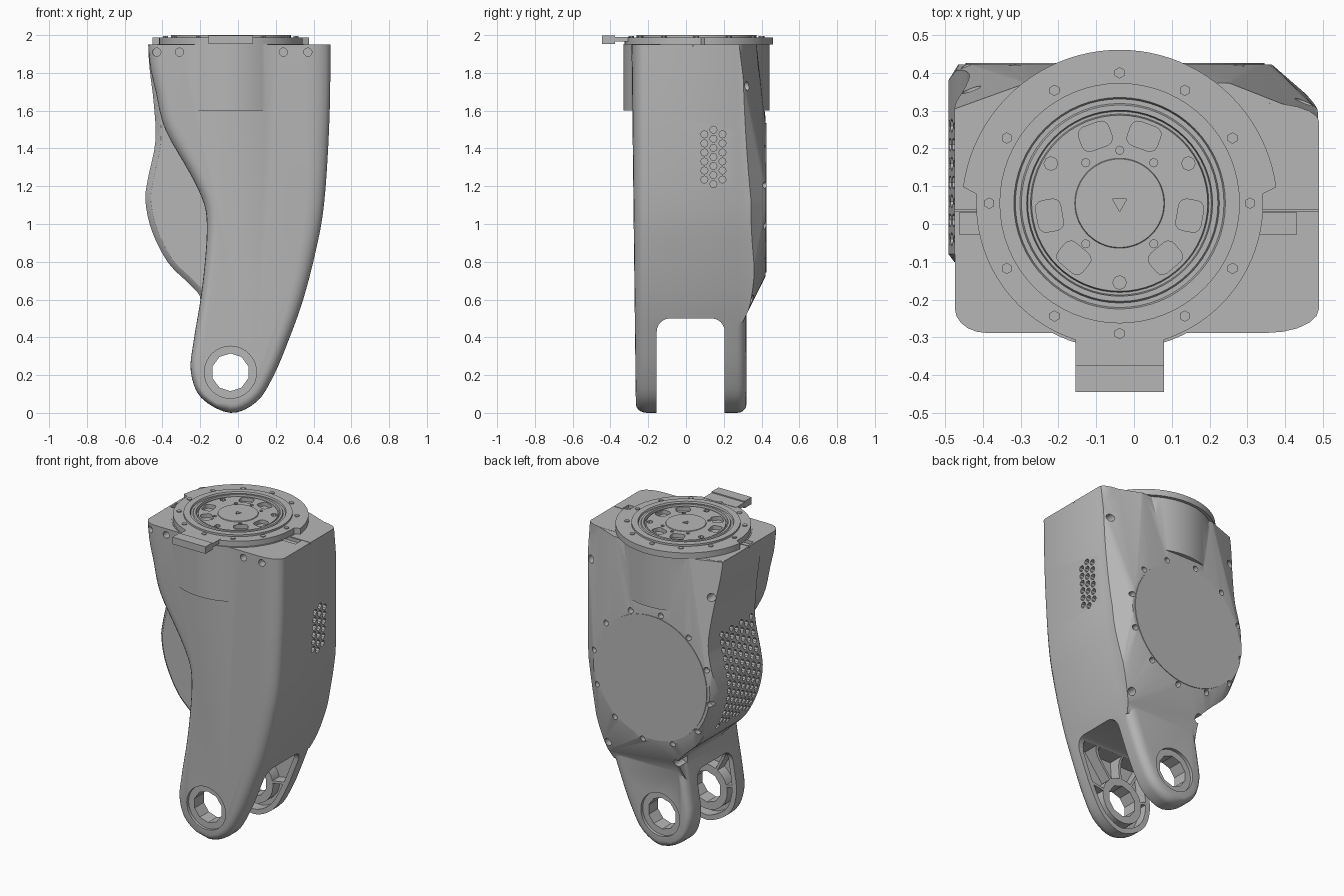
import bpy, bmesh, math
from mathutils import Matrix, Vector

cube = bpy.data.objects.get("Cube")
if cube:
    bpy.data.objects.remove(cube, do_unlink=True)

grey = bpy.data.materials.new("matte grey")
grey.use_nodes = True
grey.diffuse_color = (0.47, 0.47, 0.47, 1)
bsdf = next(n for n in grey.node_tree.nodes if n.type == "BSDF_PRINCIPLED")
bsdf.inputs["Base Color"].default_value = grey.diffuse_color
bsdf.inputs["Roughness"].default_value = 0.6


# ---- helpers ----
def make(name, bm):
    bmesh.ops.recalc_face_normals(bm, faces=bm.faces)
    mesh = bpy.data.meshes.new(name)
    bm.to_mesh(mesh)
    bm.free()
    ob = bpy.data.objects.new(name, mesh)
    bpy.context.scene.collection.objects.link(ob)
    mesh.materials.append(grey)
    return ob


def boolean(target, other, op="DIFFERENCE"):
    mod = target.modifiers.new("cut", "BOOLEAN")
    mod.operation, mod.object, mod.solver = op, other, "EXACT"
    bpy.context.view_layer.update()
    deps = bpy.context.evaluated_depsgraph_get()
    mesh = bpy.data.meshes.new_from_object(target.evaluated_get(deps))
    target.modifiers.clear()
    target.data = mesh
    bpy.data.objects.remove(other, do_unlink=True)


def rod(bm, a, b, r, n=12):
    a, b = Vector(a), Vector(b)
    rot = (b - a).to_track_quat("Z", "Y").to_matrix().to_4x4()
    bmesh.ops.create_cone(bm, cap_ends=True, segments=n, radius1=r, radius2=r,
                          depth=(b - a).length, matrix=Matrix.Translation((a + b) / 2) @ rot)


def box(bm, lo, hi, turn=None):
    lo, hi = Vector(lo), Vector(hi)
    m = Matrix.Translation((lo + hi) / 2) @ Matrix.Diagonal(hi - lo).to_4x4()
    return bmesh.ops.create_cube(bm, size=1, matrix=(turn or Matrix()) @ m)["verts"]


def smooth_path(pts, n=4):
    out = []
    for i in range(len(pts) - 1):
        p = [Vector(pts[min(max(i + k, 0), len(pts) - 1)]) for k in (-1, 0, 1, 2)]
        for s in range(n):
            t = s / n
            out.append(0.5 * (2 * p[1] + (p[2] - p[0]) * t
                              + (2 * p[0] - 5 * p[1] + 4 * p[2] - p[3]) * t * t
                              + (3 * p[1] - p[0] - 3 * p[2] + p[3]) * t ** 3))
    return out + [Vector(pts[-1])]


def prism(outline, stations, radius, top):
    """Loft an x-z outline along y, inset at each station, cut flat at the top."""
    bm, rings, n = bmesh.new(), [], len(outline)
    for y, k in stations:
        ring = []
        for i, p in enumerate(outline):
            d = (outline[(i + 1) % n] - outline[i - 1]).normalized()
            q = p - Vector((d.y, -d.x)) * k * radius(p)
            ring.append(bm.verts.new((q.x, y, q.y)))
        rings.append(ring)
    for a, b in zip(rings, rings[1:]):
        for i in range(n):
            bm.faces.new((a[i - 1], a[i], b[i], b[i - 1]))
    bm.faces.new(rings[0])
    bm.faces.new(rings[-1])
    bmesh.ops.bisect_plane(bm, geom=bm.verts[:] + bm.edges[:] + bm.faces[:],
                           plane_co=(0, 0, top), plane_no=(0, 0, 1), clear_outer=True)
    bmesh.ops.holes_fill(bm, edges=bm.edges, sides=0)
    return bm


def lathe(name, profile, centre, n=64):
    bm = bmesh.new()
    vs = [bm.verts.new((centre[0] + r, centre[1], z)) for r, z in profile]
    es = [bm.edges.new(e) for e in zip(vs, vs[1:])]
    bmesh.ops.spin(bm, geom=vs + es, cent=(*centre, 0), axis=(0, 0, 1),
                   angle=math.tau, steps=n, use_duplicate=False)
    bmesh.ops.remove_doubles(bm, verts=bm.verts, dist=1e-5)
    return make(name, bm)


def rounding(y, depth, sign):
    steps = [math.radians(a) for a in (0, 18, 36, 54, 72, 90)]
    return [(y + sign * depth * (1 - math.cos(a)), 1 - math.sin(a)) for a in steps]


# ---- outlines of the front shell and the wider motor housing ----
HX, HZ = -0.04, 0.215
foot = [(-0.2, 0.59), (-0.235, 0.38), (-0.25, 0.22), (-0.195, 0.08), (-0.04, 0),
        (0.1, 0.06), (0.19, 0.2), (0.27, 0.39), (0.345, 0.6), (0.41, 0.85),
        (0.455, 1.1), (0.482, 1.5), (0.49, 1.9), (0.49, 2.3)]
shell_left = [(-0.48, 2.3), (-0.472, 1.9), (-0.435, 1.7), (-0.385, 1.5), (-0.25, 1.26),
              (-0.178, 1.1), (-0.165, 0.96), (-0.178, 0.77)]
house_left = [(-0.48, 2.3), (-0.477, 1.9), (-0.45, 1.65), (-0.44, 1.44), (-0.48, 1.24),
              (-0.493, 1.12), (-0.458, 0.96), (-0.37, 0.79), (-0.25, 0.67)]
shell_path = smooth_path(shell_left + foot)
house_path = smooth_path(house_left + foot)


def edge_radius(p):
    return (0.045 + 0.048 * p.y) * (1 if p.x > -0.1 else 0.6)


# front shell with both legs
bm = prism(shell_path, rounding(-0.265, 0.06, 1) + rounding(0.32, 0.05, -1)[::-1], edge_radius, 1.95)
for v in bm.verts:
    if v.co.y < 0:
        v.co.y *= 1 + 0.045 * v.co.z
body = make("body", bm)

# motor housing, trimmed at the back by a tapered block around the round cover
DX, DZ, DR = -0.05, 1.14, 0.415
housing = make("housing", prism(house_path, [(-0.11, 1.1), (-0.1, 0.6), (-0.08, 0.1), (0.5, 0.1)],
                                lambda p: 0.03, 1.949))
bm = bmesh.new()
for i in range(64):
    a = math.tau * i / 64
    bm.verts.new((DX + DR * math.cos(a), 0.422, DZ + DR * math.sin(a)))
for x, y in ((0.53, 0.26), (0.25, 0.37), (-0.28, 0.37), (-0.53, 0.28), (-0.6, -0.2), (0.6, -0.2)):
    bm.verts.new((x, y, 1.98))
for x, y in ((0.42, 0.3), (-0.3, 0.3), (-0.6, -0.2), (0.6, -0.2)):
    bm.verts.new((x, y, 0.48))
for x in (-0.56, 0.54):
    bm.verts.new((x, 0.27, 1.12))
bmesh.ops.convex_hull(bm, input=bm.verts[:])
bmesh.ops.delete(bm, geom=[v for v in bm.verts if not v.link_faces], context="VERTS")
boolean(housing, make("trim", bm), "INTERSECT")
boolean(body, housing, "UNION")

# round collar under the top flange
CX, CY = -0.038, 0.055
bm = bmesh.new()
rod(bm, (CX, CY, 1.6), (CX, CY, 1.953), 0.387, 72)
boolean(body, make("collar", bm), "UNION")

# gap between the legs
bm = bmesh.new()
box(bm, (-0.8, -0.155, -0.3), (0.8, 0.205, 0.5))
edges = [e for e in bm.edges if all(v.co.z > 0.4 for v in e.verts)
         and abs(e.verts[0].co.x - e.verts[1].co.x) > 1]
bmesh.ops.bevel(bm, geom=edges, offset=0.07, segments=6, profile=0.5, affect="EDGES")
boolean(body, make("gap", bm))

# ribbed pockets on the inner faces of the legs
for y0, y1 in ((-0.225, -0.12), (0.17, 0.275)):
    pocket = make("pocket", prism(shell_path, [(y0, 1), (y1, 1)], lambda p: 0.032, 0.49))
    bm = bmesh.new()
    rod(bm, (HX, y0 - 0.1, HZ), (HX, y1 + 0.1, HZ), 0.145, 40)
    boolean(pocket, make("hub", bm))
    for deg in (-28, 5, 38, 80, -75):
        bm = bmesh.new()
        turn = Matrix.Translation((HX, 0, HZ)) @ Matrix.Rotation(math.radians(deg), 4, "Y")
        box(bm, (-0.008, y0 - 0.1, 0.1), (0.008, y1 + 0.1, 0.6), turn)
        boolean(pocket, make("rib", bm))
    boolean(body, pocket)

# pivot holes with outer recesses
bm = bmesh.new()
rod(bm, (HX, -0.5, HZ), (HX, -0.248, HZ), 0.138, 40)
rod(bm, (HX, 0.3, HZ), (HX, 0.5, HZ), 0.138, 40)
boolean(body, make("recess", bm))
bm = bmesh.new()
rod(bm, (HX, -0.6, HZ), (HX, 0.6, HZ), 0.1, 10)
boolean(body, make("pivot", bm))

# vents on both sides
bm = bmesh.new()
for col, count in enumerate((6, 7, 6)):
    for k in range(count):
        y, z = 0.097 + 0.048 * col, 1.355 + 0.048 * (k - (count - 1) / 2)
        rod(bm, (0.44, y, z), (0.6, y, z), 0.019, 8)
for col in range(7):
    for k in range(13 - col % 2):
        y, z = -0.04 + 0.05 * col, 0.86 + 0.05 * k + 0.025 * (col % 2)
        wall = min((p for p in house_path if p.x < 0), key=lambda p: abs(p.y - z)).x
        rod(bm, (-0.6, y, z), (wall + 0.035, y, z), 0.018, 8)
boolean(body, make("vents", bm))

# screw holes at the front, the back corners and around the cover
bm = bmesh.new()
for x in (-0.43, -0.31, 0.24, 0.37):
    rod(bm, (x, -0.5, 1.91), (x, -0.24, 1.91), 0.022)
for x, z in ((0.45, 1.73), (-0.43, 1.73), (0.31, 0.6), (-0.19, 0.6)):
    rod(bm, (x, 0.27, z), (x, 0.6, z), 0.025)
for i in range(12):
    a = math.tau * (i + 0.3) / 12
    x, z = DX + 0.418 * math.cos(a), DZ + 0.418 * math.sin(a)
    rod(bm, (x, 0.385, z), (x, 0.6, z), 0.018)
boolean(body, make("screw_holes", bm))

# slots and seams on the top deck
bm = bmesh.new()
box(bm, (0.3, -0.028, 1.93), (0.43, 0.03, 2.1))
box(bm, (-0.462, -0.028, 1.93), (-0.38, 0.03, 2.1))
box(bm, (0.3, 0.034, 1.94), (0.6, 0.038, 2.1))
box(bm, (-0.6, 0.034, 1.94), (-0.38, 0.038, 2.1))
boolean(body, make("slots", bm))

# round rear cover
bm = bmesh.new()
rod(bm, (DX, 0.41, DZ), (DX, 0.426, DZ), 0.396, 72)
rear_cover = make("rear_cover", bm)

# flange plate, wider at the back, with a stepped front tab
bm = bmesh.new()
ring = []
for i in range(96):
    a = math.tau * i / 96
    r = 0.418 if 0.1 < a < math.pi - 0.1 else 0.38
    ring.append(bm.verts.new((CX + r * math.cos(a), CY - 0.012 * (r > 0.4) + r * math.sin(a), 1.949)))
face = bm.faces.new(ring)
up = bmesh.ops.extrude_face_region(bm, geom=[face])["geom"]
bmesh.ops.translate(bm, vec=(0, 0, 0.039), verts=[v for v in up if isinstance(v, bmesh.types.BMVert)])
plate = make("flange_plate", bm)
bm = bmesh.new()
rod(bm, (CX, CY, 1.9), (CX, CY, 2.1), 0.3, 72)
boolean(plate, make("bore", bm))
bm = bmesh.new()
box(bm, (-0.155, -0.39, 1.965), (0.08, -0.29, 1.99))
box(bm, (-0.155, -0.445, 1.952), (0.08, -0.375, 1.997))
tab = make("front_tab", bm)

# turned output ring with grooves and a central hub
output = lathe("output_ring", [(0, 1.95), (0.318, 1.95), (0.318, 2.0), (0.28, 2.0), (0.276, 1.99),
                               (0.264, 1.99), (0.26, 1.997), (0.246, 1.997), (0.243, 1.975),
                               (0.236, 1.975), (0.233, 1.99), (0.119, 1.99), (0.117, 1.994),
                               (0, 1.994)], (CX, CY))
bm = bmesh.new()
for deg in (70, 110, -10, -50, -130, 190):
    turn = Matrix.Translation((CX, CY, 0)) @ Matrix.Rotation(math.radians(deg), 4, "Z")
    vs = box(bm, (0.155, -0.042, 1.965), (0.222, 0.042, 2.1), turn)
    es = [e for e in {e for v in vs for e in v.link_edges} if abs(e.verts[0].co.z - e.verts[1].co.z) > 0.1]
    bmesh.ops.bevel(bm, geom=es, offset=0.02, segments=3, profile=0.5, affect="EDGES")
rod(bm, (CX, CY, 1.965), (CX, CY, 2.1), 0.022, 3)
for deg in (30, 150, 270, 90, 50, 130, 230, 310):
    a = math.radians(deg)
    r = 0.21 if deg in (30, 150, 270) else 0.14
    x, y = CX + r * math.cos(a), CY + r * math.sin(a)
    rod(bm, (x, y, 1.975), (x, y, 2.1), 0.018 if r > 0.2 else 0.011, 8)
boolean(output, make("pockets", bm))

# flange bolts
bm = bmesh.new()
for i in range(12):
    a = math.tau * i / 12
    x, y = CX + 0.345 * math.cos(a), CY + 0.345 * math.sin(a)
    rod(bm, (x, y, 1.98), (x, y, 1.994), 0.015, 6)
bolts = make("flange_bolts", bm)

for ob in bpy.context.scene.objects:
    ob.select_set(ob.type == "MESH")
bpy.context.view_layer.objects.active = body
bpy.ops.object.shade_smooth_by_angle(angle=math.radians(32))
